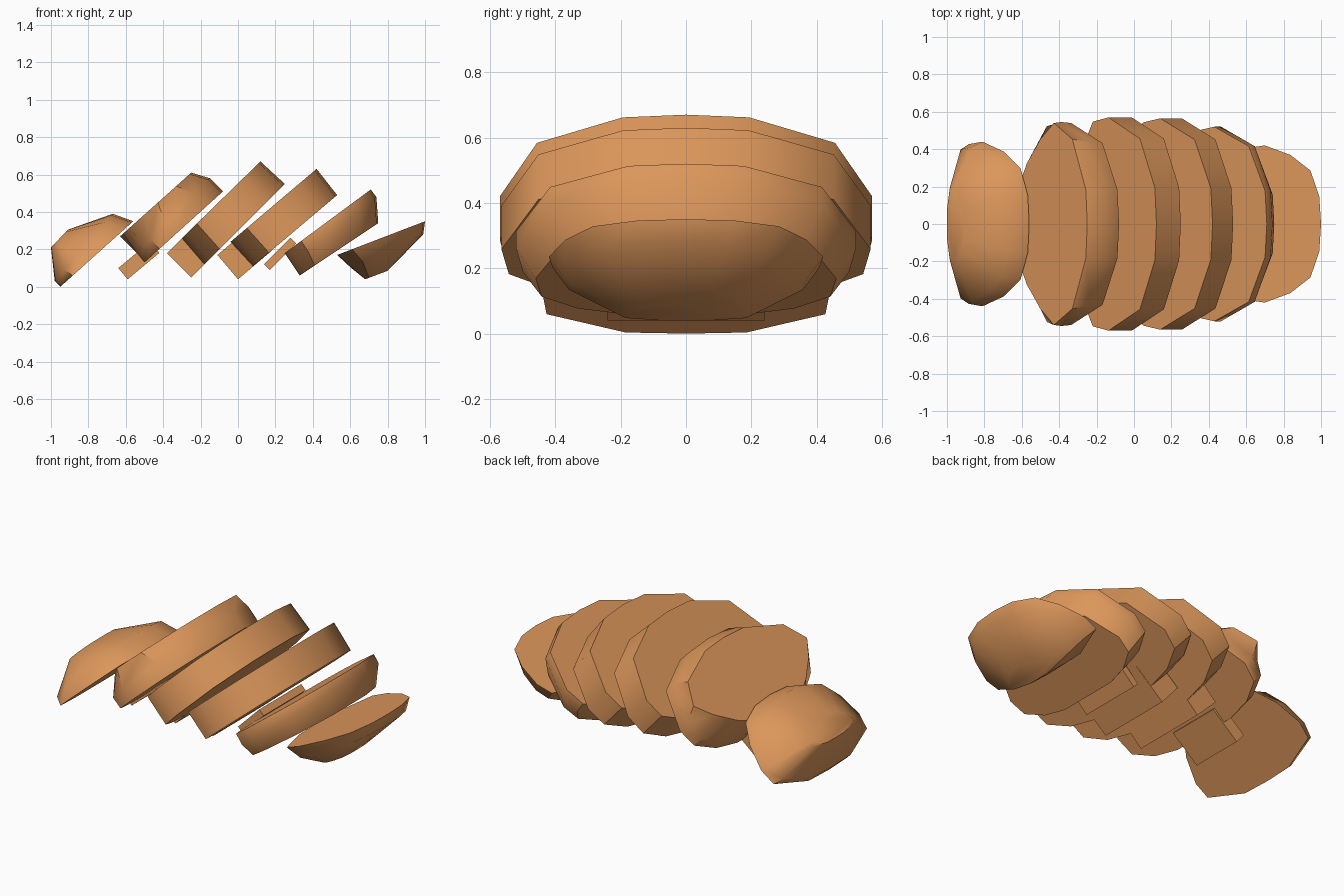
import bpy, bmesh, math

cube = bpy.data.objects.get("Cube")
if cube:
    bpy.data.objects.remove(cube, do_unlink=True)

crust = bpy.data.materials.new("baked_crust")
crust.use_nodes = True
CRUST = (0.72, 0.31, 0.105, 1)
crust.diffuse_color = CRUST
bsdf = crust.node_tree.nodes["Principled BSDF"]
bsdf.inputs["Base Color"].default_value = CRUST
bsdf.inputs["Roughness"].default_value = 0.8

# Half outlines of a slice: (position from bottom to top, share of half width)
OVAL = [(0, 0), (0, .42), (.06, .72), (.19, .96), (.39, 1), (.79, .8), (.98, .34), (1, 0)]
TAPER = [(0, 0), (.04, .38), (.15, .6), (.34, .84), (.53, 1), (.79, .84), (.98, .34), (1, 0)]
END = [(0, 0), (.01, .42), (.17, .97), (.36, 1), (.65, .88), (.88, .68), (.98, .35), (1, 0)]
BOX = [(0, 1), (1, 1)]


def ring(bm, start, end, width, outline):
    """One closed loop of vertices in a tilted cutting plane."""
    right = [(t, f * width) for t, f in outline]
    left = [(t, -y) for t, y in reversed(right) if y > 0]
    return [bm.verts.new((start[0] + (end[0] - start[0]) * t, y,
                          start[1] + (end[1] - start[1]) * t))
            for t, y in right + left]


def loft(name, loops, outline):
    """Skin a stack of loops (bottom point, top point, half width) and cap it."""
    bm = bmesh.new()
    rings = [ring(bm, a, b, w, (own[0] if own else outline)) for a, b, w, *own in loops]
    for r1, r2 in zip(rings, rings[1:]):
        for i in range(len(r1)):
            j = (i + 1) % len(r1)
            bm.faces.new((r1[i], r1[j], r2[j], r2[i]))
    bm.faces.new(rings[0])
    bm.faces.new(rings[-1])
    bmesh.ops.recalc_face_normals(bm, faces=bm.faces)
    mesh = bpy.data.meshes.new(name)
    bm.to_mesh(mesh)
    bm.free()
    mesh.materials.append(crust)
    obj = bpy.data.objects.new(name, mesh)
    bpy.context.collection.objects.link(obj)
    bpy.ops.object.select_all(action='DESELECT')
    obj.select_set(True)
    bpy.context.view_layer.objects.active = obj
    bpy.ops.object.shade_smooth_by_angle(angle=math.radians(42))
    return obj


# Rounded ends
loft("right_end", [
    ((-1, .21), (-.91, .305), .2),
    ((-.98, .03), (-.67, .39), .41),
    ((-.95, 0), (-.56, .35), .44)], END)
loft("left_end", [
    ((.53, .17), (1, .35), .42),
    ((.6, .105), (.99, .28), .37),
    ((.68, .04), (.8, .085), .19)], END)

# Middle slices
loft("second_slice", [
    ((-.63, .27), (-.25, .61), .54, TAPER),
    ((-.54, .18), (-.15, .58), .545),
    ((-.5, .13), (-.08, .51), .54)], OVAL)
loft("third_slice", [
    ((-.3, .26), (.12, .67), .57),
    ((-.18, .12), (.25, .55), .57)], OVAL)
loft("fourth_slice", [
    ((-.04, .24), (.42, .63), .565),
    ((.08, .11), (.53, .49), .565)], OVAL)
loft("fifth_slice", [
    ((.25, .18), (.71, .52), .52),
    ((.29, .12), (.74, .48), .52),
    ((.33, .06), (.75, .34), .46)], OVAL)

# Flat tabs under the slices: (name, upper corner, lower corner, half width, length)
for name, a, b, w, length in [
        ("second_tab", (-.64, .1), (-.59, .04), .17, .22),
        ("third_tab", (-.38, .18), (-.25, .05), .24, .24),
        ("fourth_tab", (-.11, .17), (0, .04), .24, .24),
        ("fifth_tab", (.14, .12), (.17, .09), .2, .2)]:
    dx, dz = a[1] - b[1], b[0] - a[0]
    size = math.hypot(dx, dz)
    dx, dz = dx * length / size, dz * length / size
    loft(name, [(p, (p[0] + dx, p[1] + dz), w) for p in (a, b)], BOX)
